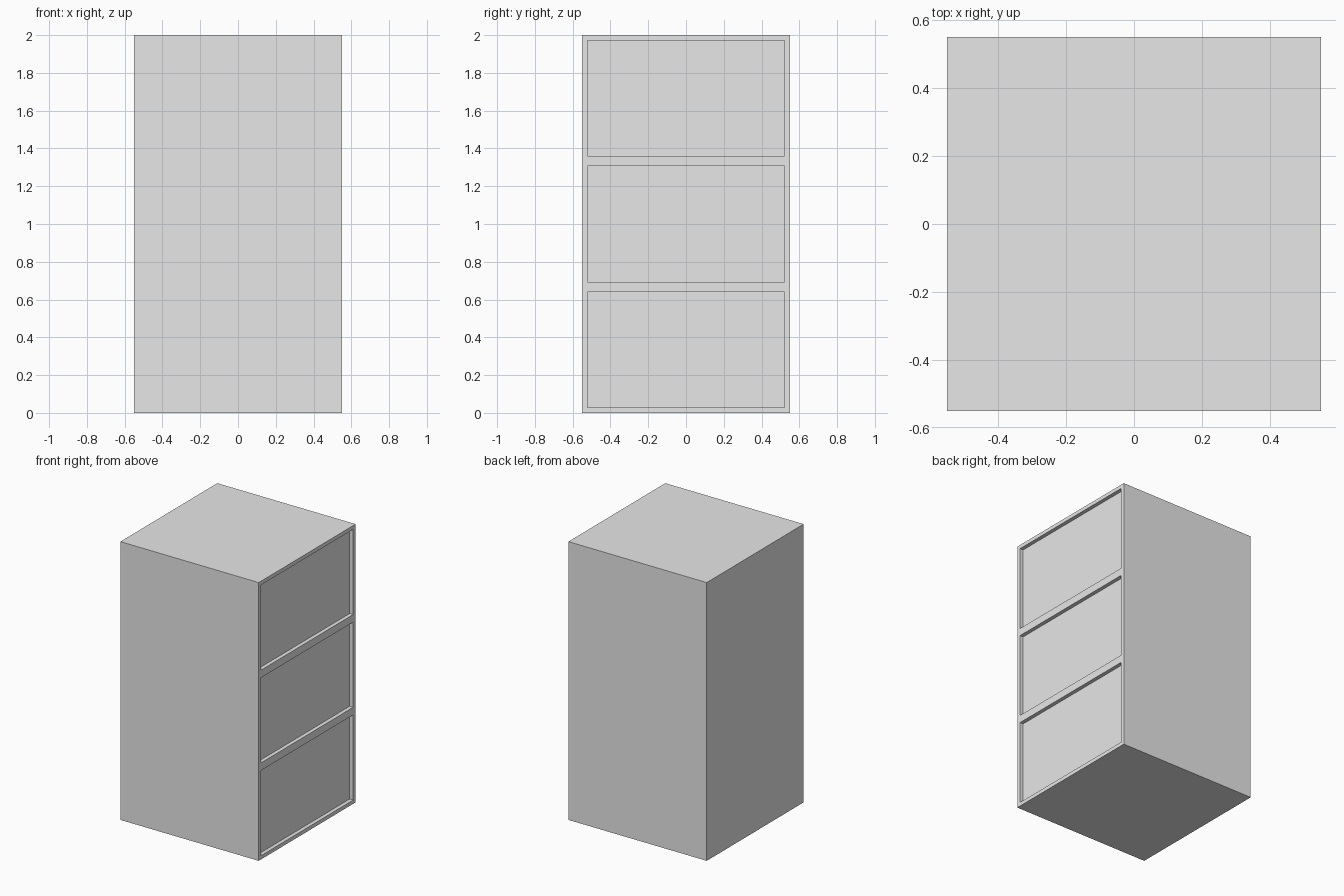
import bpy
import bmesh
from mathutils import Matrix, Vector

old = bpy.data.objects.get("Cube")
if old:
    bpy.data.objects.remove(old, do_unlink=True)

WIDTH, HEIGHT, DRAWERS = 1.1, 2.0, 3
MARGIN, DEPTH = 0.0275, 0.0275


def make_material(name, color):
    mat = bpy.data.materials.new(name)
    mat.use_nodes = True
    mat.diffuse_color = color
    mat.node_tree.nodes["Principled BSDF"].inputs["Base Color"].default_value = color
    return mat


# Cabinet body, split into one level per drawer
bm = bmesh.new()
bmesh.ops.create_cube(bm, size=1, matrix=Matrix.Translation((0, 0, HEIGHT / 2))
                      @ Matrix.Diagonal((WIDTH, WIDTH, HEIGHT, 1)))
for i in range(1, DRAWERS):
    bmesh.ops.bisect_plane(bm, geom=bm.verts[:] + bm.edges[:] + bm.faces[:],
                           plane_co=Vector((0, 0, HEIGHT * i / DRAWERS)),
                           plane_no=Vector((0, 0, 1)))
bm.normal_update()

# Drawer panels, framed and then sunk straight into the +x side
panels = [f for f in bm.faces if f.normal.x > 0.9]
bmesh.ops.inset_individual(bm, faces=panels, thickness=MARGIN, use_even_offset=True)
bmesh.ops.inset_individual(bm, faces=panels, thickness=0, depth=-DEPTH)
bmesh.ops.recalc_face_normals(bm, faces=bm.faces[:])

mesh = bpy.data.meshes.new("drawer_cabinet")
bm.to_mesh(mesh)
bm.free()
mesh.materials.append(make_material("light_grey", (0.8, 0.8, 0.8, 1)))
cabinet = bpy.data.objects.new("drawer_cabinet", mesh)
bpy.context.collection.objects.link(cabinet)
